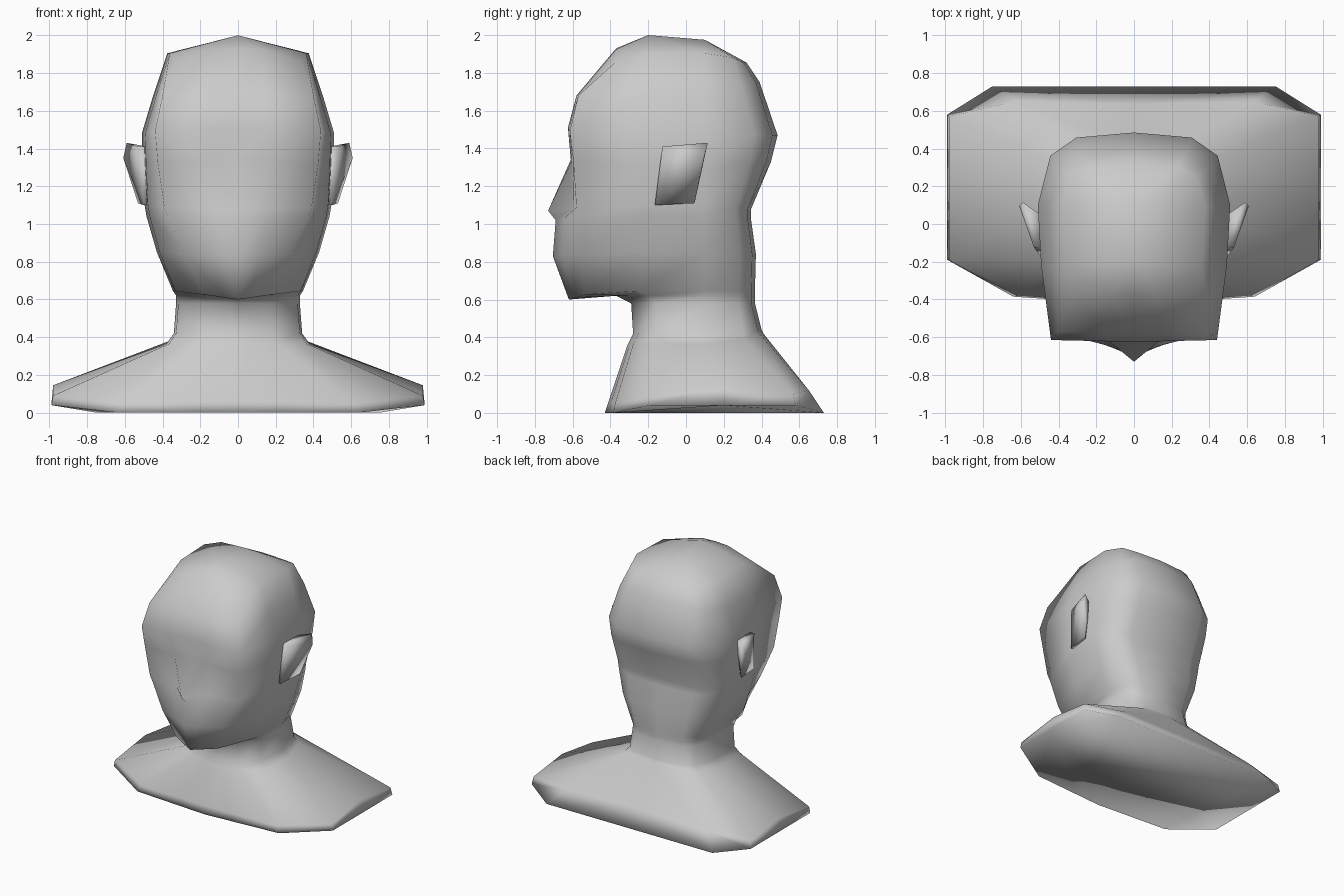
import bpy, bmesh
from mathutils import Vector

if "Cube" in bpy.data.objects:
    bpy.data.objects.remove(bpy.data.objects["Cube"])


def finish(name, bm):
    """Turn a +x half into a mirrored, smooth-shaded object."""
    bmesh.ops.recalc_face_normals(bm, faces=bm.faces)
    me = bpy.data.meshes.new(name)
    bm.to_mesh(me)
    bm.free()
    for p in me.polygons:
        p.use_smooth = True
    ob = bpy.data.objects.new(name, me)
    bpy.context.collection.objects.link(ob)
    mod = ob.modifiers.new("mirror", 'MIRROR')
    mod.use_axis = (True, False, False)
    mod.use_clip = True
    return ob


def with_cheek(pts):
    """Insert a point between the front centre and the front corner."""
    pts = [Vector(p) for p in pts]
    return [pts[0], pts[0].lerp(pts[1], 0.36)] + pts[1:]


def ring(fy, fz, cx, cy, w, sz, by, bz, sy=-0.22):
    """Half cross-section: front centre, corner, three side points, back."""
    d = by - 0.1
    return with_cheek([
        (0, fy, fz), (cx, cy, fz * 0.4 + sz * 0.6), (w * 0.965, sy, sz),
        (w, 0.1, sz), (w * 0.87, 0.1 + d * 0.68, (sz + bz) / 2),
        (w * 0.6, 0.1 + d * 0.93, bz), (0, by, bz)])


# Shoulders: bottom rim, ridge and neck base
rings = [
    with_cheek([(0, -.43, 0), (.64, -.385, 0), (.99, -.19, .04), (.99, .2, .04),
                (.99, .58, .04), (.75, .73, 0), (0, .73, 0)]),
    with_cheek([(0, -.41, .06), (.61, -.375, .05), (.98, -.19, .09), (.98, .2, .145),
                (.98, .57, .1), (.63, .65, .12), (0, .635, .13)]),
    ring(-.31, .36, .2, -.28, .38, .365, .41, .42, -.18),
]
# Neck and jaw underside
rings += [
    ring(-.28, .42, .18, -.25, .34, .42, .4, .44, -.16),
    ring(-.29, .58, .17, -.25, .328, .58, .365, .58, -.16),
    ring(-.37, .62, .17, -.3, .328, .62, .365, .61, -.2),
]
# Chin, mouth, under nose, nose tip, eyes, brow, forehead, skull top
rings += [
    ring(-.62, .60, .19, -.53, .345, .645, .365, .65, -.25),
    ring(-.705, .83, .28, -.58, .43, .85, .37, .84),
    ring(-.69, 1.02, .37, -.57, .485, 1.04, .345, 1.02),
    ring(-.73, 1.07, .39, -.58, .495, 1.1, .345, 1.08),
    ring(-.61, 1.34, .425, -.595, .505, 1.31, .45, 1.33),
    ring(-.625, 1.51, .44, -.615, .51, 1.48, .485, 1.47),
    ring(-.58, 1.68, .40, -.57, .45, 1.68, .39, 1.75),
    ring(-.37, 1.93, .33, -.37, .375, 1.905, .32, 1.855),
]
# Nose wings beside the tip
rings[9][1] = Vector((.14, -.6, 1.08))
rings[8][1] = Vector((.14, -.645, 1.03))
# Lower front corner of the skull top
rings[-1][2].z = 1.86

bm = bmesh.new()
rows = [[bm.verts.new(p) for p in r] for r in rings]
for a, b in zip(rows, rows[1:]):
    for i in range(len(a) - 1):
        bm.faces.new((a[i], a[i + 1], b[i + 1], b[i]))
# Closed underside
bm.faces.new(rows[0][::-1])
# Crown
t = rows[-1]
c1 = bm.verts.new((0, -.2, 2.0))
c2 = bm.verts.new((0, .1, 1.975))
for f in ((t[0], t[1], c1), (t[1], t[2], t[3], c1), (c1, t[3], t[4], c2),
          (c2, t[4], t[5], t[6]), (c2, t[6], t[7])):
    bm.faces.new(f)
finish("head_bust", bm)

# Ears: wedges that stand out towards the back
bm = bmesh.new()
for p in ((.53, -.125, 1.41), (.50, -.165, 1.10), (.59, .115, 1.43), (.608, .095, 1.35),
          (.53, .045, 1.11), (.48, .04, 1.41), (.48, -.01, 1.12),
          (.48, -.12, 1.41), (.48, -.16, 1.10)):
    bm.verts.new(p)
bmesh.ops.convex_hull(bm, input=bm.verts)
finish("ears", bm)
